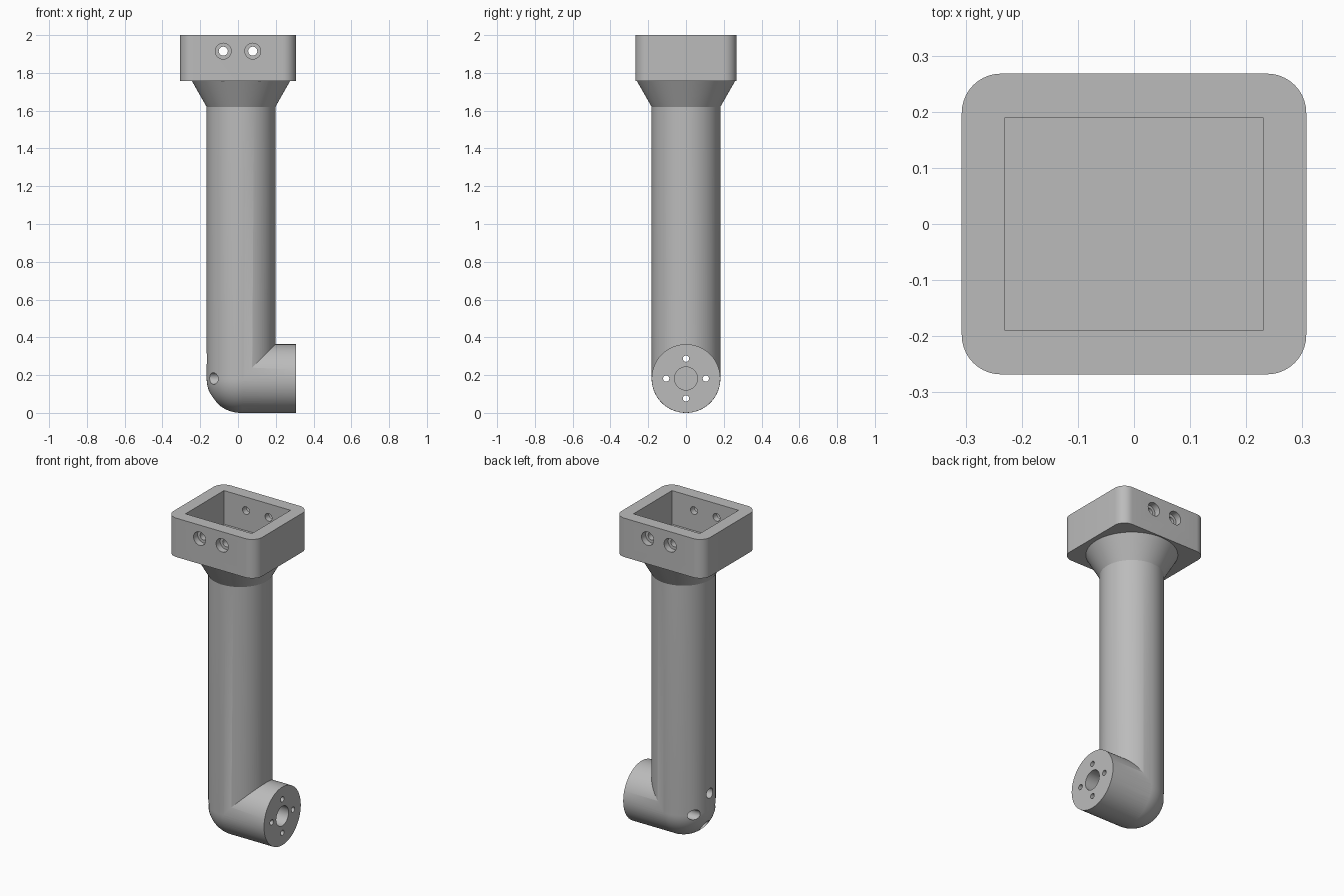
import bpy, bmesh
from math import sin, cos, pi, radians
from mathutils import Matrix, Vector

old = bpy.data.objects.get("Cube")
if old:
    bpy.data.objects.remove(old, do_unlink=True)

grey = bpy.data.materials.new("plain_grey")
grey.use_nodes = True
COLOUR = (0.5, 0.5, 0.5, 1)
grey.diffuse_color = COLOUR
grey.node_tree.nodes["Principled BSDF"].inputs["Base Color"].default_value = COLOUR

R = 0.182            # tube radius
POST_X = 0.016       # post axis
END_X = 0.307        # arm end face
TOP, BOX_BASE, FLOOR = 2.0, 1.757, 1.79


def finish(name, bm):
    bmesh.ops.recalc_face_normals(bm, faces=bm.faces)
    mesh = bpy.data.meshes.new(name)
    bm.to_mesh(mesh)
    bm.free()
    mesh.materials.append(grey)
    obj = bpy.data.objects.new(name, mesh)
    bpy.context.collection.objects.link(obj)
    return obj


def box(name, lo, hi, corner=0):
    bm = bmesh.new()
    lo, hi = Vector(lo), Vector(hi)
    bmesh.ops.create_cube(bm, size=1, matrix=Matrix.Translation((lo + hi) / 2)
                          @ Matrix.Diagonal((*(hi - lo), 1)))
    if corner:
        upright = [e for e in bm.edges
                   if abs(e.verts[0].co.z - e.verts[1].co.z) > 0.1]
        bmesh.ops.bevel(bm, geom=upright, offset=corner, segments=10,
                        profile=0.5, affect='EDGES')
    return finish(name, bm)


def rod(name, start, end, radius, sides=32):
    start, end = Vector(start), Vector(end)
    axis = end - start
    turn = axis.to_track_quat('Z', 'Y').to_matrix().to_4x4()
    bm = bmesh.new()
    bmesh.ops.create_cone(bm, cap_ends=True, segments=sides, radius1=radius,
                          radius2=radius, depth=axis.length,
                          matrix=Matrix.Translation((start + end) / 2) @ turn)
    return finish(name, bm)


def lathe(name, profile, x, sides=96):
    bm = bmesh.new()
    verts = [bm.verts.new((x + r, 0, z)) for r, z in profile]
    edges = [bm.edges.new(pair) for pair in zip(verts, verts[1:])]
    bmesh.ops.spin(bm, geom=verts + edges, cent=(x, 0, 0), axis=(0, 0, 1),
                   angle=2 * pi, steps=sides, use_merge=True)
    bmesh.ops.remove_doubles(bm, verts=bm.verts, dist=1e-5)
    return finish(name, bm)


def combine(target, tool, operation):
    mod = target.modifiers.new(tool.name, 'BOOLEAN')
    mod.object, mod.operation, mod.solver = tool, operation, 'EXACT'
    bpy.context.view_layer.objects.active = target
    bpy.ops.object.modifier_apply(modifier=mod.name)
    bpy.data.objects.remove(tool, do_unlink=True)


# Post with a domed foot and a flared collar
dome = [(R * sin(a), R - R * cos(a)) for a in (pi / 2 * i / 20 for i in range(21))]
bracket = lathe("arm_bracket",
                dome + [(R, 1.62), (0.26, BOX_BASE), (0.26, 1.775), (0, 1.775)], POST_X)

# Side arm and open mounting box
combine(bracket, rod("side_arm", (POST_X, 0, R), (END_X, 0, R), R - 0.0004, 96), 'UNION')
combine(bracket, box("mount_box", (-0.307, -0.268, BOX_BASE), (0.307, 0.268, TOP), 0.07), 'UNION')
combine(bracket, box("pocket", (-0.23, -0.19, FLOOR), (0.23, 0.19, TOP + 0.1)), 'DIFFERENCE')

# Counterbored screw holes through the front and back box walls
HOLE_Z = 1.915
for x in (-0.078, 0.078):
    combine(bracket, rod("wall_hole", (x, -0.4, HOLE_Z), (x, 0.4, HOLE_Z), 0.024), 'DIFFERENCE')
    for s in (-1, 1):
        combine(bracket, rod("wall_counterbore", (x, s * 0.4, HOLE_Z),
                             (x, s * 0.228, HOLE_Z), 0.042), 'DIFFERENCE')

# Blind centre socket with four screw holes around it
combine(bracket, rod("socket", (0.2, 0, R), (0.4, 0, R), 0.061, 48), 'DIFFERENCE')
for i in range(4):
    y, z = 0.105 * cos(i * pi / 2), R + 0.105 * sin(i * pi / 2)
    combine(bracket, rod("screw_hole", (0.1, y, z), (0.4, y, z), 0.0165), 'DIFFERENCE')
    combine(bracket, rod("screw_counterbore", (-0.4, y, z), (0.2, y, z), 0.031), 'DIFFERENCE')

bpy.ops.object.select_all(action='DESELECT')
bracket.select_set(True)
bpy.context.view_layer.objects.active = bracket
bpy.ops.object.shade_smooth_by_angle(angle=radians(25))
